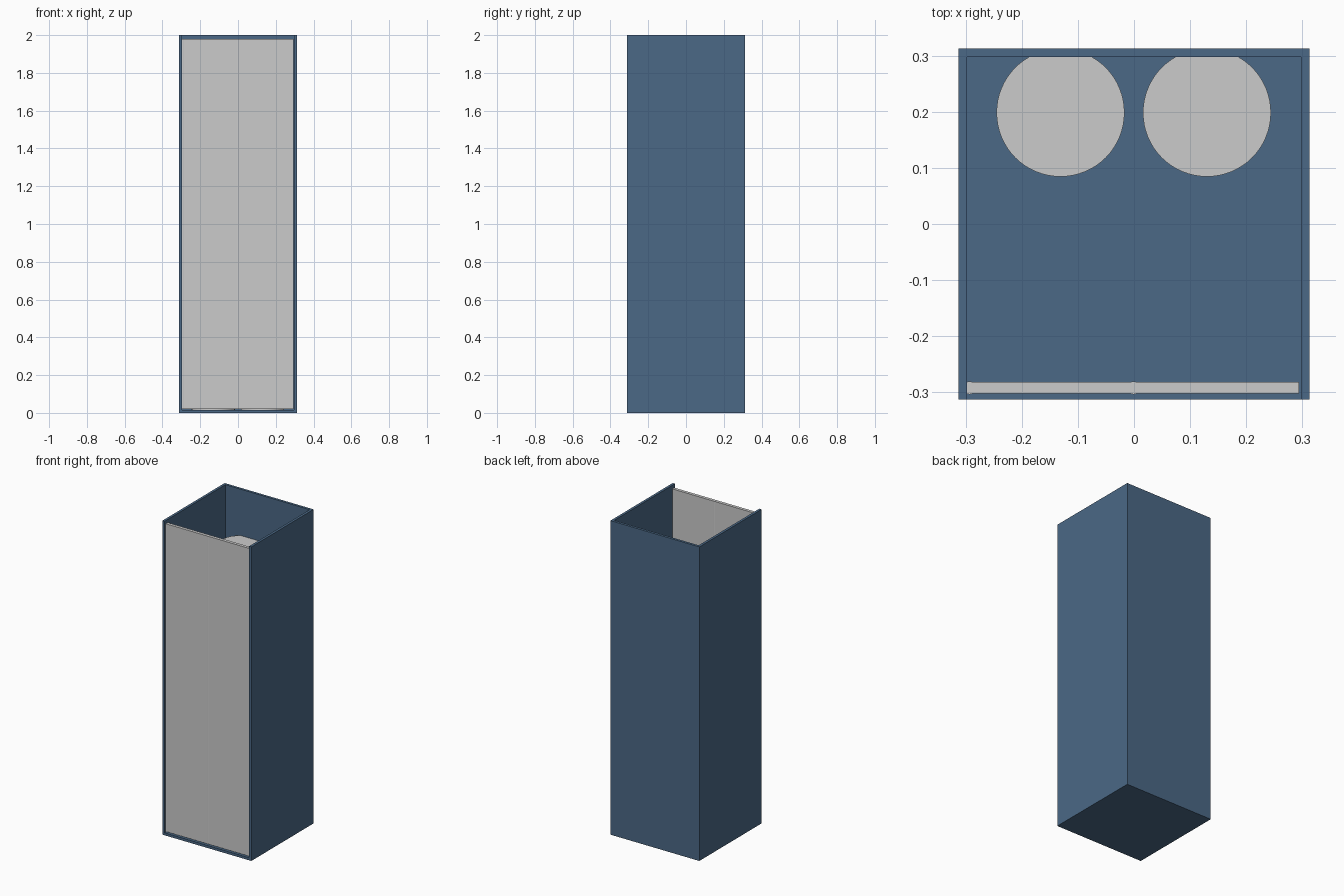
import bpy, bmesh

if "Cube" in bpy.data.objects:
    bpy.data.objects.remove(bpy.data.objects["Cube"])

HALF = 0.3132      # half width and depth of the cabinet
WALL = 0.016       # sheet thickness
INNER = HALF - WALL

blue = bpy.data.materials.new("blue_paint")
blue.diffuse_color = (0.07, 0.14, 0.24, 1)
blue.use_nodes = True
blue.node_tree.nodes["Principled BSDF"].inputs["Base Color"].default_value = blue.diffuse_color


def prism(name, outline, z0, z1, mat=None):
    """Extrude a flat outline upwards from z0 to z1."""
    bm = bmesh.new()
    face = bm.faces.new([bm.verts.new((x, y, z0)) for x, y in outline])
    ext = bmesh.ops.extrude_face_region(bm, geom=[face])
    for v in ext["geom"]:
        if isinstance(v, bmesh.types.BMVert):
            v.co.z = z1
    bmesh.ops.recalc_face_normals(bm, faces=bm.faces)
    mesh = bpy.data.meshes.new(name)
    bm.to_mesh(mesh)
    bm.free()
    obj = bpy.data.objects.new(name, mesh)
    bpy.context.collection.objects.link(obj)
    if mat:
        mesh.materials.append(mat)
    return obj


def box(name, x0, x1, y0, y1, z0, z1, mat=None):
    return prism(name, [(x0, y0), (x1, y0), (x1, y1), (x0, y1)], z0, z1, mat)


def cylinder(name, x, y, r, z0, z1, sides):
    bpy.ops.mesh.primitive_cylinder_add(vertices=sides, radius=r, depth=z1 - z0,
                                        location=(x, y, (z0 + z1) / 2))
    bpy.context.object.name = name
    bpy.ops.object.shade_smooth_by_angle()


# U-shaped cabinet walls, open at the front and top
half_u = [(HALF, HALF), (HALF, -HALF), (INNER, -HALF), (INNER, INNER)]
prism("cabinet_walls", half_u + [(-x, y) for x, y in reversed(half_u)], 0, 2, blue)

# Floor between the walls
box("cabinet_floor", -INNER, INNER, -HALF, INNER, 0, WALL, blue)

# Two folding door leaves
box("door_leaf_left", -0.294, -0.001, -0.302, -0.282, 0.02, 1.98)
box("door_leaf_right", -0.001, 0.294, -0.302, -0.282, 0.02, 1.98)

# Hinge rods at the left edge and the fold
for side, x in (("left", -0.293), ("middle", -0.001)):
    cylinder(f"door_hinge_{side}", x, -0.292, 0.0115, 0.02, 1.98, 32)

# Two tall bottles standing against the back wall
for side, x in (("left", -0.131), ("right", 0.13)):
    cylinder(f"bottle_{side}", x, 0.1985, 0.114, WALL, 1.705, 64)
